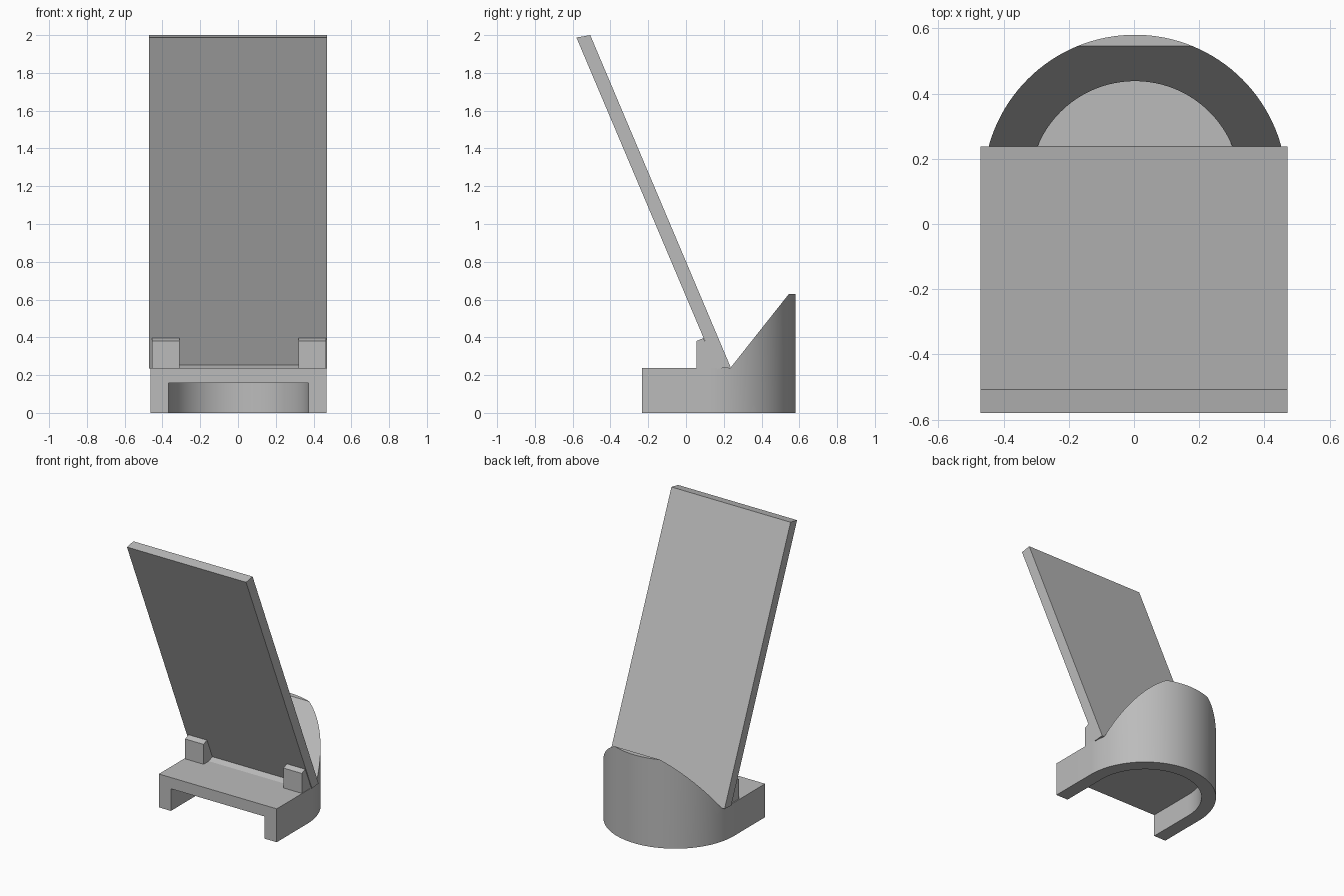
import bpy, bmesh, math
from mathutils import Vector

cube = bpy.data.objects.get("Cube")
if cube:
    bpy.data.objects.remove(cube, do_unlink=True)

GREY = (0.5, 0.5, 0.5, 1)
grey = bpy.data.materials.new("plain grey")
grey.use_nodes = True
grey.diffuse_color = GREY
grey.node_tree.nodes["Principled BSDF"].inputs["Base Color"].default_value = GREY

CX, CY = 0.003, 0.115      # centre of the rounded back
DECK = 0.238               # height of the flat deck


def prism(name, points, axis, start, end):
    """Extrude a flat outline along x (points are y, z) or z (points are x, y)."""
    bm = bmesh.new()
    if axis == "x":
        verts = [bm.verts.new((start, a, b)) for a, b in points]
        step = Vector((end - start, 0, 0))
    else:
        verts = [bm.verts.new((a, b, start)) for a, b in points]
        step = Vector((0, 0, end - start))
    face = bm.faces.new(verts)
    out = bmesh.ops.extrude_face_region(bm, geom=[face])
    moved = [g for g in out["geom"] if isinstance(g, bmesh.types.BMVert)]
    bmesh.ops.translate(bm, verts=moved, vec=step)
    bmesh.ops.recalc_face_normals(bm, faces=bm.faces)
    mesh = bpy.data.meshes.new(name)
    bm.to_mesh(mesh)
    bm.free()
    mesh.materials.append(grey)
    obj = bpy.data.objects.new(name, mesh)
    bpy.context.collection.objects.link(obj)
    return obj


def arc(radius, sweep=math.pi, steps=64):
    return [(CX + radius * math.cos(sweep * i / steps),
             CY + radius * math.sin(sweep * i / steps)) for i in range(steps + 1)]


def arch(radius, front):
    """Straight sides with a half-round back."""
    return arc(radius) + [(CX - radius, front), (CX + radius, front)]


def activate(obj):
    bpy.ops.object.select_all(action="DESELECT")
    obj.select_set(True)
    bpy.context.view_layer.objects.active = obj


# Base with rounded raised back wall
base = prism("base", arch(0.465, -0.232), "z", 0, 0.63)
cutters = [
    # sloped cut over the deck and back wall
    prism("slope_cutter", [(-1, DECK), (0.235, DECK), (0.545, 0.63),
                           (0.545, 1), (-1, 1)], "x", -1, 1),
    # bore inside the back wall
    prism("bore_cutter", arc(0.323, 2 * math.pi, 96)[:-1], "z", DECK, 1),
    # hollow underside, open at the front
    prism("hollow_cutter", arch(0.37, -0.5), "z", -0.5, 0.158),
]
for cutter in cutters:
    cutter.hide_render = True
    mod = base.modifiers.new(cutter.name, "BOOLEAN")
    mod.operation = "DIFFERENCE"
    mod.solver = "EXACT"
    mod.object = cutter
activate(base)
for cutter in cutters:
    bpy.ops.object.modifier_apply(modifier=cutter.name)
    bpy.data.objects.remove(cutter, do_unlink=True)
bpy.ops.object.shade_smooth_by_angle(angle=math.radians(30))

# Leaning panel
prism("panel", [(0.237, 0.24), (0.162, 0.234), (-0.58, 1.987), (-0.507, 2.0)],
      "x", -0.47, 0.47)

# Front stops that hold the panel
for side, x0, x1 in (("right", -0.455, -0.31), ("left", 0.32, 0.465)):
    prism(side + "_stop", [(0.055, 0.23), (0.055, 0.38), (0.092, 0.396), (0.17, 0.23)],
          "x", x0, x1)

# Low sloped ledge under the panel
prism("ledge", [(0.105, 0.23), (0.113, DECK), (0.154, 0.255), (0.18, 0.23)],
      "x", -0.31, 0.32)
